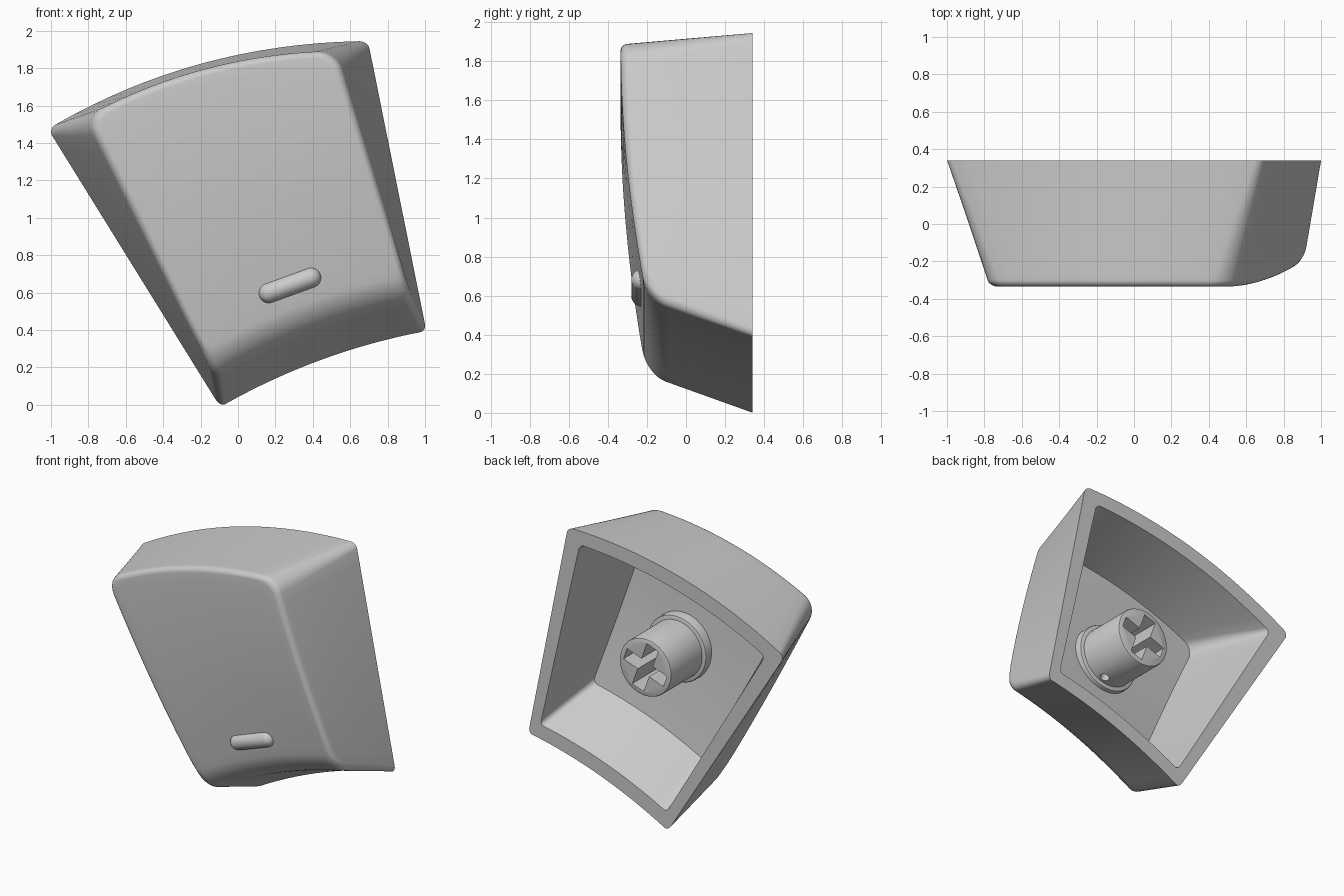
import bpy, bmesh, math
from mathutils import Matrix, Vector

if "Cube" in bpy.data.objects:
    bpy.data.objects.remove(bpy.data.objects["Cube"])

BACK_Y, FRONT_Y, TILT = 0.34, -0.335, math.radians(20)
# Corner order: bottom left, bottom right, top right, top left (x, z)
BACK = [(-0.095, -0.011), (1.007, 0.395), (0.695, 1.945), (-1.016, 1.475)]
FRONT = [(-0.14, 0.22), (0.90, 0.63), (0.52, 1.89), (-0.81, 1.54)]


def lerp(a, b, t):
    return a + (b - a) * t


def front_depth(v):
    return FRONT_Y + 0.135 * (0.5 - v / 2) ** 2


def place(u, v, y):
    """Bowed, tapered quad: u, v in -1..1 at depth y."""
    s = (BACK_Y - y) / (BACK_Y - FRONT_Y)
    c = [Vector(b).lerp(Vector(f), s) for b, f in zip(BACK, FRONT)]
    a, b = (u + 1) / 2, (v + 1) / 2
    p = c[0].lerp(c[1], a).lerp(c[3].lerp(c[2], a), b)
    bow = lerp(0.05, lerp(0.12, 0.085, s), b) * (1 - u * u)
    return (p.x - 0.31 * bow, y, p.y + 0.95 * bow)


def outline(r_low, r_high, corner=6, edge=16):
    """Rounded square in u, v."""
    corners = []
    for k, (sx, sy) in enumerate([(-1, -1), (1, -1), (1, 1), (-1, 1)]):
        r = r_low if sy < 0 else r_high
        corners.append([(sx * (1 - r) + r * math.cos(t), sy * (1 - r) + r * math.sin(t))
                        for t in (math.pi + (k + i / corner) * math.pi / 2
                                  for i in range(corner + 1))])
    pts = []
    for k in range(4):
        pts += corners[k]
        (x0, y0), (x1, y1) = corners[k][-1], corners[(k + 1) % 4][0]
        pts += [(lerp(x0, x1, i / edge), lerp(y0, y1, i / edge)) for i in range(1, edge)]
    return pts


def ring(k, e, e_low, drop, drop_low):
    """k: 0 back .. 1 front; e: inset; drop: depth behind the front surface."""
    pts = []
    for u, v in outline(lerp(0.05, 0.08, k), lerp(0.05, 0.15, k)):
        low = min(1, max(0, (-0.75 - v) / 0.25))
        low = low * low * (3 - 2 * low)
        u2, v2 = u * (1 - e), lerp(-1 + e_low, 1 - e, (v + 1) / 2)
        y = lerp(BACK_Y, front_depth(v2) + lerp(drop, drop_low, low), k)
        pts.append(place(u2, v2, y))
    return pts


def finish(bm, name, angle=30):
    bmesh.ops.recalc_face_normals(bm, faces=bm.faces[:])
    me = bpy.data.meshes.new(name)
    bm.to_mesh(me)
    bm.free()
    ob = bpy.data.objects.new(name, me)
    bpy.context.collection.objects.link(ob)
    smooth(ob, angle)
    return ob


def smooth(ob, angle=30):
    bpy.ops.object.select_all(action='DESELECT')
    ob.select_set(True)
    bpy.context.view_layer.objects.active = ob
    bpy.ops.object.shade_smooth_by_angle(angle=math.radians(angle))


# Hollow shell: front centre -> rounded rim -> walls -> back rim -> cavity -> floor
R, RL, D, DL = 0.05, 0.15, 0.035, 0.10
rings = [ring(1, e, lerp(RL, 1, (e - R) / (1 - R)), 0, 0)
         for e in (0.96, 0.8, 0.6, 0.4, 0.25, 0.13)]
for i in range(8, -1, -1):
    a = i / 8 * math.pi / 2
    c, s = 1 - math.cos(a), 1 - math.sin(a)
    rings.append(ring(1, R * c, RL * c, D * s, DL * s))
rings += [ring(k, 0, 0, D, DL) for k in (0.95, 0.5, 0)]
rings += [ring(k, lerp(0.125, 0.2, k), lerp(0.125, 0.2, k), 0.15, 0.15) for k in (0, 0.5, 1)]
rings += [ring(1, e, e, 0.15, 0.15) for e in (0.4, 0.7, 0.96)]

bm = bmesh.new()
loops = [[bm.verts.new(p) for p in pts] for pts in rings]
n = len(loops[0])
for a, b in zip(loops, loops[1:]):
    for i in range(n):
        j = (i + 1) % n
        bm.faces.new((a[i], a[j], b[j], b[i]))
bm.faces.new(loops[0])
bm.faces.new(loops[-1])
finish(bm, "cap_shell")

# Stem frame: local x, z tilted in the face plane, y along the depth
STEM = Matrix.Translation((0.14, 0, 1.06)) @ Matrix.Rotation(-TILT, 4, 'Y')


def cylinder(name, r, y0, y1, chamfer=0.012):
    bm = bmesh.new()
    m = STEM @ Matrix.Translation((0, (y0 + y1) / 2, 0)) @ Matrix.Rotation(math.pi / 2, 4, 'X')
    bmesh.ops.create_cone(bm, cap_ends=True, segments=64, radius1=r, radius2=r,
                          depth=y1 - y0, matrix=m)
    rim = [e for e in bm.edges if all(abs(v.co.y - y1) < 1e-4 for v in e.verts)]
    bmesh.ops.bevel(bm, geom=rim, offset=chamfer, segments=2, affect='EDGES', profile=0.5)
    return finish(bm, name)


def cut(target, bm, name):
    cutter = finish(bm, name)
    cutter.hide_render = True
    mod = target.modifiers.new(name, 'BOOLEAN')
    mod.operation, mod.solver, mod.object = 'DIFFERENCE', 'EXACT', cutter
    bpy.ops.object.select_all(action='DESELECT')
    bpy.context.view_layer.objects.active = target
    target.select_set(True)
    bpy.ops.object.modifier_apply(modifier=mod.name)
    bpy.data.objects.remove(cutter)


stem = cylinder("stem", 0.205, -0.2, 0.26)
cylinder("stem_collar", 0.235, -0.2, -0.09)

# Cross-shaped socket in the stem
for sx, sz in ((0.335, 0.085), (0.095, 0.335)):
    bm = bmesh.new()
    bmesh.ops.create_cube(bm, size=1, matrix=STEM @ Matrix.Translation((0, 0.16, 0))
                          @ Matrix.Diagonal((sx, 0.36, sz, 1)))
    cut(stem, bm, "socket_cutter")

# Vent hole low on the side of the stem
bm = bmesh.new()
bmesh.ops.create_cone(bm, cap_ends=True, segments=24, radius1=0.03, radius2=0.03, depth=0.2,
                      matrix=STEM @ Matrix.Translation((0, -0.045, -0.2)))
cut(stem, bm, "vent_cutter")
smooth(stem)

# Raised finger-locating bar on the front
bm = bmesh.new()
bmesh.ops.create_uvsphere(bm, u_segments=32, v_segments=17, radius=0.055,
                          matrix=Matrix.Rotation(math.pi / 2, 4, 'Y'))
for v in bm.verts:
    v.co.x += math.copysign(0.12, v.co.x)
bm.transform(Matrix.Translation((0.277, -0.225, 0.64)) @ Matrix.Rotation(-TILT, 4, 'Y'))
finish(bm, "locating_bar", 60)
